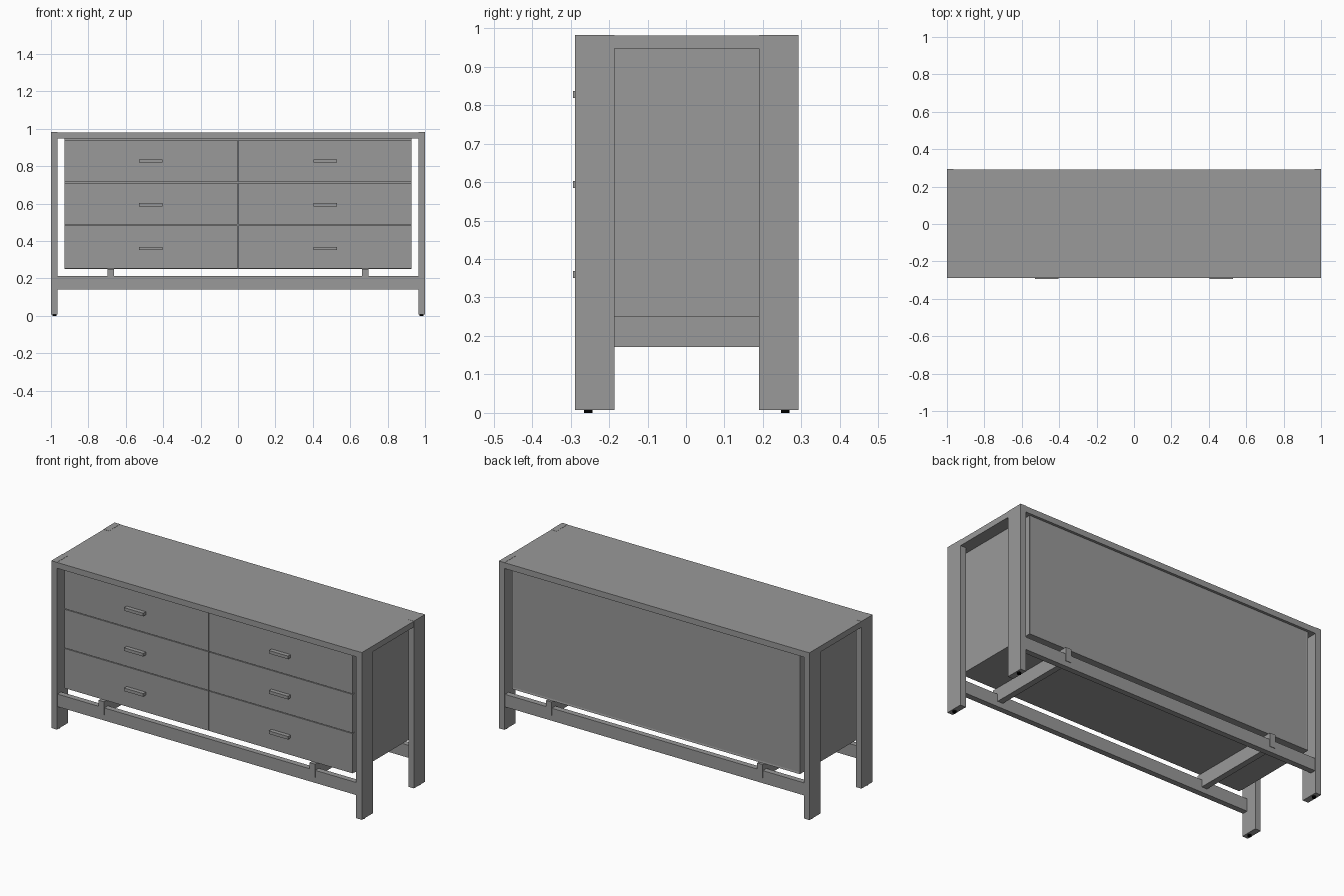
import bpy, bmesh

if "Cube" in bpy.data.objects:
    bpy.data.objects.remove(bpy.data.objects["Cube"])

YF, YB = -0.289, 0.293        # front and back of the frame
LEG_W, LEG_T = 0.103, 0.036   # leg depth and thickness
TOP_Z, TOP_T = 0.982, 0.035
BODY_X = 0.927
E = 0.001                     # tiny reveal so that joints read as seams


def material(name, colour):
    mat = bpy.data.materials.new(name)
    mat.diffuse_color = (*colour, 1)
    mat.use_nodes = True
    mat.node_tree.nodes["Principled BSDF"].inputs["Base Color"].default_value = mat.diffuse_color
    return mat


grey = material("dark_grey", (0.32, 0.32, 0.32))
black = material("black_rubber", (0.0, 0.0, 0.0))


def finish(name, bm):
    bmesh.ops.recalc_face_normals(bm, faces=bm.faces)
    me = bpy.data.meshes.new(name)
    bm.to_mesh(me)
    bm.free()
    me.materials.append(grey)
    ob = bpy.data.objects.new(name, me)
    bpy.context.collection.objects.link(ob)
    return ob


def box_bm(x, y, z):
    bm = bmesh.new()
    bmesh.ops.create_cube(bm, size=1)
    for v in bm.verts:
        v.co = [r[0] if c < 0 else r[1] for c, r in zip(v.co, (x, y, z))]
    return bm


def box(name, x, y, z):
    return finish(name, box_bm(sorted(x), y, z))


# Top board, notched at its four corners around the legs
bm = bmesh.new()
xi, y1, y2 = 1 - LEG_T, YF + LEG_W, YB - LEG_W
half = [(xi, YF + E), (xi, y1), (1 - E, y1), (1 - E, y2), (xi, y2), (xi, YB - E)]
outline = half + [(-x, y) for x, y in reversed(half)]
face = bm.faces.new([bm.verts.new((x, y, TOP_Z - TOP_T)) for x, y in outline])
ext = bmesh.ops.extrude_face_region(bm, geom=[face])["geom"]
bmesh.ops.translate(bm, vec=(0, 0, TOP_T - E),
                    verts=[v for v in ext if isinstance(v, bmesh.types.BMVert)])
finish("top_board", bm)

# Legs with small black glides
for s, side in ((-1, "left"), (1, "right")):
    for y, end in ((YF, "front"), (YB - LEG_W, "back")):
        box(f"{end}_{side}_leg", (s * xi, s), (y, y + LEG_W), (0.008, TOP_Z))
        gy = YF + 0.035 if end == "front" else YB - 0.035
        bpy.ops.mesh.primitive_cylinder_add(vertices=24, radius=0.011, depth=0.01,
                                            location=(s * (1 - LEG_T / 2), gy, 0.005))
        glide = bpy.context.object
        glide.name = f"{end}_{side}_glide"
        glide.data.materials.append(black)
        bpy.ops.object.shade_smooth_by_angle()

# Long lower rails
box("front_rail", (-xi, xi), (YF + 0.005, YF + 0.038), (0.14, 0.213))
box("back_rail", (-xi, xi), (YB - 0.038, YB - 0.005), (0.14, 0.213))

# Cross bearers let into the rails, carrying the case
for s, side in ((-1, "left"), (1, "right")):
    box(f"{side}_bearer", (s * 0.662, s * 0.697), (YF + 0.002, YB - 0.002), (0.171, 0.25))

# Case with a slightly recessed back panel
bm = box_bm((-BODY_X, BODY_X), (-0.25, YB - 0.016), (0.25, TOP_Z - TOP_T))
back = [f for f in bm.faces if f.calc_center_median().y > 0.2]
bmesh.ops.inset_region(bm, faces=back, thickness=0.014)
bmesh.ops.translate(bm, vec=(0, -0.002, 0), verts=back[0].verts)
finish("case", bm)

# Six drawer fronts with bar handles
rows = (0.250, 0.485, 0.713, 0.943)
handle_z = (0.36, 0.594, 0.828)
for s, side in ((-1, "left"), (1, "right")):
    for i, hz in enumerate(handle_z):
        box(f"{side}_drawer_{i + 1}", (s * 0.002, s * BODY_X), (-0.27, -0.249),
            (rows[i] + 0.002, rows[i + 1] - 0.002))
        box(f"{side}_handle_{i + 1}", (s * 0.405, s * 0.528), (-0.294, -0.269),
            (hz - 0.009, hz + 0.009))
